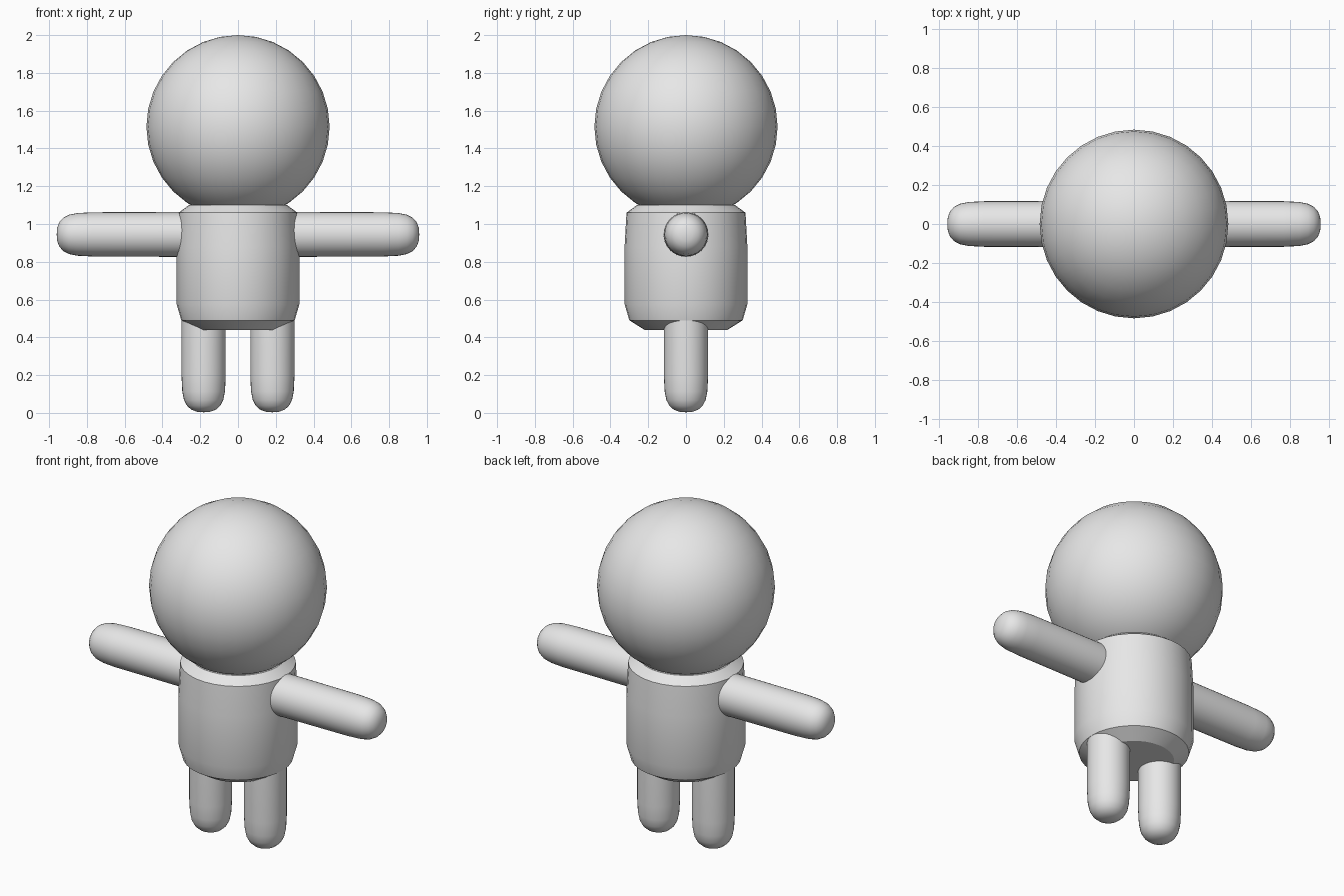
import bpy
import bmesh
import math
from mathutils import Matrix

cube = bpy.data.objects.get("Cube")
if cube:
    bpy.data.objects.remove(cube, do_unlink=True)

grey = bpy.data.materials.new("plain grey")
grey.use_nodes = True
colour = (0.8, 0.8, 0.8, 1)
grey.diffuse_color = colour
grey.node_tree.nodes["Principled BSDF"].inputs["Base Color"].default_value = colour


def finish(obj, angle):
    obj.data.materials.append(grey)
    bpy.ops.object.select_all(action="DESELECT")
    obj.select_set(True)
    bpy.context.view_layer.objects.active = obj
    bpy.ops.object.shade_smooth_by_angle(angle=math.radians(angle))


def lathe(name, profile, matrix, angle, segments=32):
    """Spin (radius, height) points around z, then place the result."""
    bm = bmesh.new()
    verts = [bm.verts.new((r, 0, z)) for r, z in profile]
    edges = [bm.edges.new(pair) for pair in zip(verts, verts[1:])]
    bmesh.ops.spin(bm, geom=verts + edges, axis=(0, 0, 1), cent=(0, 0, 0),
                   angle=math.tau, steps=segments, use_duplicate=False)
    bmesh.ops.remove_doubles(bm, verts=bm.verts, dist=0.0005)
    bmesh.ops.recalc_face_normals(bm, faces=bm.faces)
    mesh = bpy.data.meshes.new(name)
    bm.to_mesh(mesh)
    bm.free()
    obj = bpy.data.objects.new(name, mesh)
    bpy.context.collection.objects.link(obj)
    obj.matrix_world = matrix
    finish(obj, angle)
    return obj


# Head
bpy.ops.mesh.primitive_uv_sphere_add(segments=32, ring_count=16, radius=0.485,
                                     location=(0, 0, 1.515))
head = bpy.context.object
head.name = "head"
finish(head, 40)

# Torso: barrel with chamfered rims and flat ends
torso = [(0, 0.44), (0.22, 0.44), (0.3, 0.49), (0.325, 0.575), (0.325, 0.88),
         (0.315, 1.06), (0.26, 1.1), (0, 1.1)]
lathe("torso", torso, Matrix(), 31)

# Limbs: rods with a rounded tip at height zero
tip = [(0, 0), (0.035, 0.003), (0.065, 0.014), (0.088, 0.035),
       (0.104, 0.065), (0.113, 0.11), (0.117, 0.19)]
arm = tip + [(0.119, 0.7), (0, 0.7)]
leg = tip + [(0.117, 0.52), (0, 0.52)]
for side, sign in (("left", 1), ("right", -1)):
    turn = Matrix.Rotation(-sign * math.pi / 2, 4, "Y")
    lathe(side + "_arm", arm, Matrix.Translation((sign * 0.96, 0, 0.945)) @ turn, 40)
    lathe(side + "_leg", leg, Matrix.Translation((sign * 0.182, 0, 0.003)), 40)
